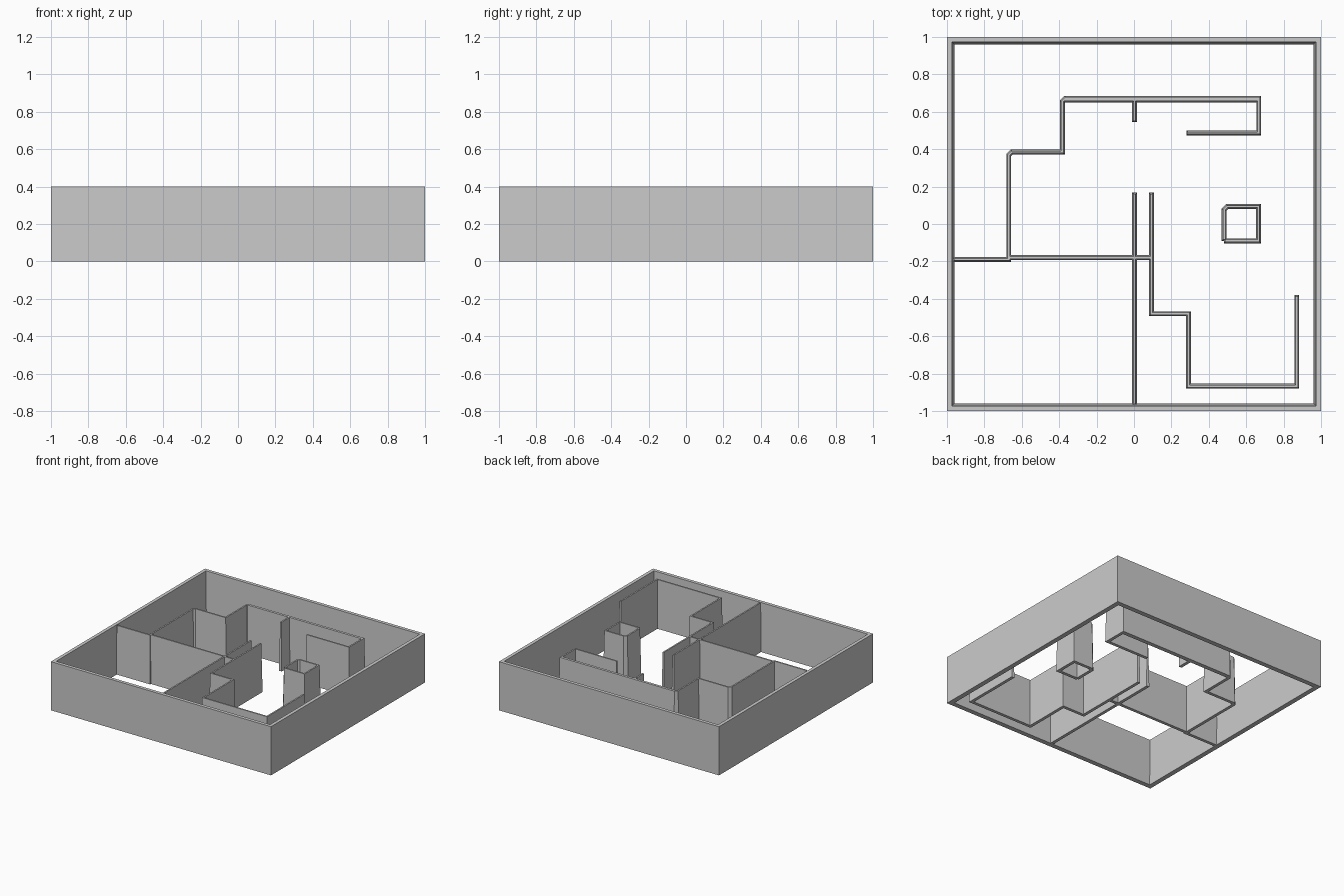
import bpy
from mathutils import Vector

cube = bpy.data.objects.get("Cube")
if cube:
    bpy.data.objects.remove(cube, do_unlink=True)

HEIGHT = 0.4
BASE_HALF, TOP_HALF = 0.013, 0.006   # drafted walls: thicker at the foot

grey = bpy.data.materials.new("plain grey")
grey.use_nodes = True
colour = (0.6, 0.6, 0.6, 1)
grey.diffuse_color = colour
grey.node_tree.nodes["Principled BSDF"].inputs["Base Color"].default_value = colour


def make_object(name, verts, faces):
    mesh = bpy.data.meshes.new(name)
    mesh.from_pydata(verts, [], faces)
    mesh.materials.append(grey)
    obj = bpy.data.objects.new(name, mesh)
    bpy.context.collection.objects.link(obj)
    return obj


def bridge(n, i, j):
    """Four quads joining cross-section i to cross-section j."""
    return [(n * i + k, n * i + (k + 1) % n, n * j + (k + 1) % n, n * j + k)
            for k in range(n)]


def wall(name, path):
    """Sweep a trapezoid along a floor-plan path with mitred corners."""
    pts = [Vector(p) for p in path]
    dirs = [(b - a).normalized() for a, b in zip(pts, pts[1:])]
    verts = []
    for i, p in enumerate(pts):
        before, after = dirs[max(i - 1, 0)], dirs[min(i, len(dirs) - 1)]
        n1, n2 = (Vector((-d.y, d.x)) for d in (before, after))
        miter = (n1 + n2) / (1 + n1.dot(n2))
        # free ends lean in by the same draft as the sides
        lean = Vector((0, 0))
        if i == 0:
            lean = after * (BASE_HALF - TOP_HALF)
        elif i == len(pts) - 1:
            lean = -before * (BASE_HALF - TOP_HALF)
        for half, z, shift in ((BASE_HALF, 0, 0), (-BASE_HALF, 0, 0),
                               (-TOP_HALF, HEIGHT, 1), (TOP_HALF, HEIGHT, 1)):
            q = p + miter * half + lean * shift
            verts.append((q.x, q.y, z))
    last = len(pts) - 1
    faces = [f for i in range(last) for f in bridge(4, i, i + 1)]
    faces += [(3, 2, 1, 0), tuple(4 * last + k for k in range(4))]
    return make_object(name, verts, faces)


# Outer frame: square ring, plumb outside and drafted inside
ring = []
for sx, sy in ((-1, -1), (1, -1), (1, 1), (-1, 1)):
    for r, z in ((1, 0), (1, HEIGHT), (0.972, HEIGHT), (0.96, 0)):
        ring.append((sx * r, sy * r, z))
make_object("outer_wall", ring,
            [f for i in range(4) for f in bridge(4, i, (i + 1) % 4)])

# Stepped wall winding from the left side round to the back room
wall("stepped_wall", [
    (-0.97, -0.19), (-0.67, -0.19), (-0.67, 0.368), (-0.653, 0.385),
    (-0.383, 0.385), (-0.383, 0.655), (-0.366, 0.672), (0.667, 0.672),
    (0.667, 0.486), (0.28, 0.486)])
wall("back_wall_lining", [(-0.383, 0.663), (0.667, 0.663)])
wall("back_stub", [(0.003, 0.665), (0.003, 0.545)])

# Dividing walls through the middle
wall("cross_wall", [(-0.67, -0.18), (0.1, -0.18)])
wall("centre_wall", [(0.003, 0.168), (0.003, -0.97)])

# Stepped wall of the front room
wall("front_room_wall", [
    (0.093, 0.168), (0.093, -0.48), (0.292, -0.48), (0.292, -0.867),
    (0.87, -0.867), (0.87, -0.38)])

# Square shaft
wall("shaft", [
    (0.482, -0.09), (0.482, 0.077), (0.499, 0.094), (0.666, 0.094),
    (0.666, -0.09), (0.48, -0.09)])

# Make all normals point outwards
import bmesh
for obj in bpy.context.collection.objects:
    if obj.type == 'MESH' and grey.name in obj.data.materials:
        bm = bmesh.new()
        bm.from_mesh(obj.data)
        bmesh.ops.recalc_face_normals(bm, faces=bm.faces)
        bm.to_mesh(obj.data)
        bm.free()
